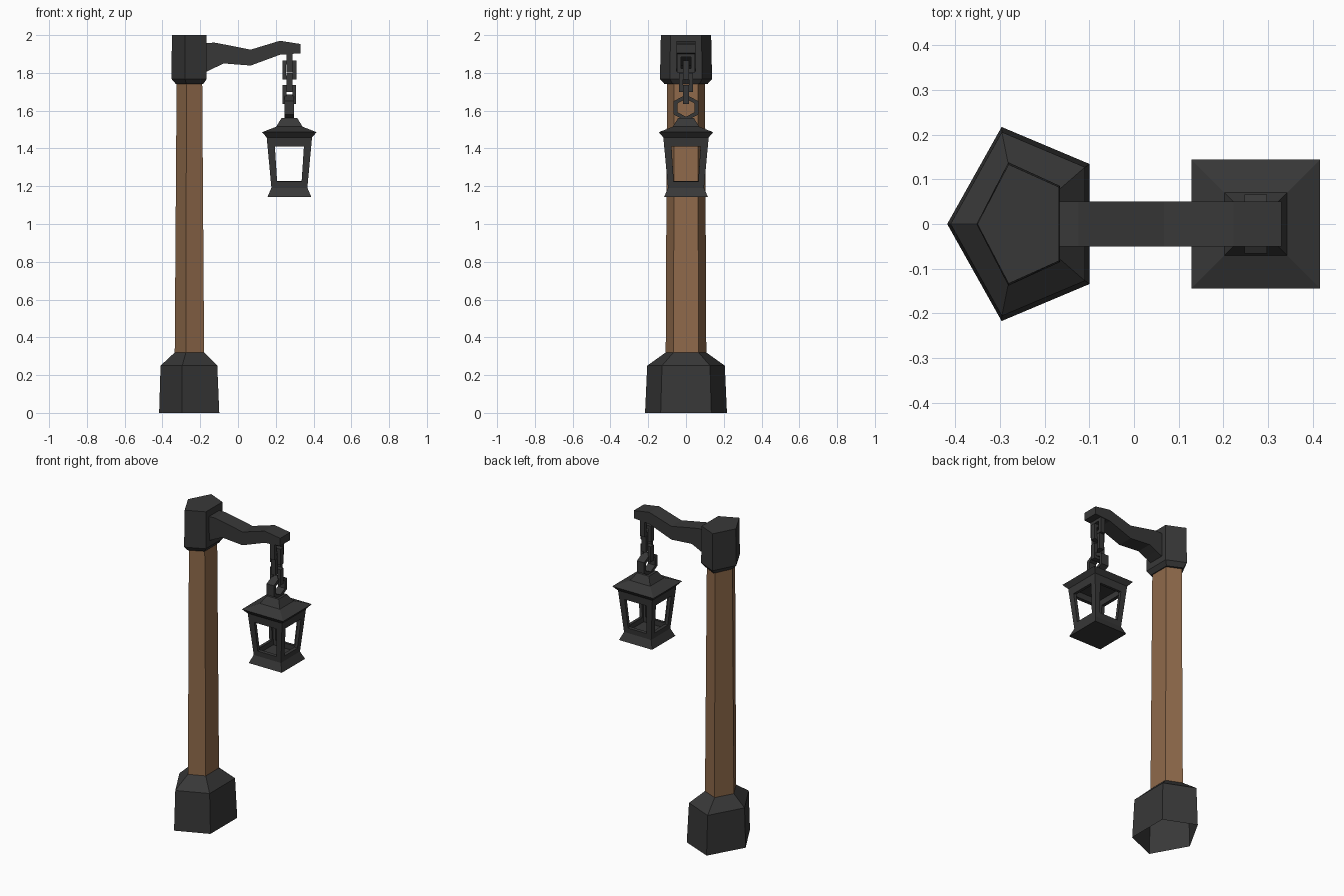
import bpy, bmesh, math
from mathutils import Vector

if "Cube" in bpy.data.objects:
    bpy.data.objects.remove(bpy.data.objects["Cube"])


def material(name, rgb):
    m = bpy.data.materials.new(name)
    m.diffuse_color = (*rgb, 1)
    m.use_nodes = True
    m.node_tree.nodes["Principled BSDF"].inputs["Base Color"].default_value = m.diffuse_color
    return m


iron = material("dark iron", (0.039, 0.039, 0.039))
wood = material("brown wood", (0.275, 0.143, 0.069))
LX = 0.272  # lantern centre line


def finish(name, bm, mats=(iron,), normals=True):
    if normals:
        bmesh.ops.recalc_face_normals(bm, faces=bm.faces)
    me = bpy.data.meshes.new(name)
    bm.to_mesh(me)
    bm.free()
    for m in mats:
        me.materials.append(m)
    ob = bpy.data.objects.new(name, me)
    bpy.context.collection.objects.link(ob)
    return ob


def loft(name, rings, bottom=True, top=True, rule=None, mats=(iron,)):
    """Skin a stack of point rings, listed from the bottom up."""
    bm = bmesh.new()
    vs = [[bm.verts.new(p) for p in r] for r in rings]
    n = len(vs[0])
    for k, (a, b) in enumerate(zip(vs, vs[1:])):
        for i in range(n):
            f = bm.faces.new((a[i], a[(i + 1) % n], b[(i + 1) % n], b[i]))
            f.material_index = rule(k) if rule else 0
    if bottom:
        bm.faces.new(vs[0][::-1])
    if top:
        bm.faces.new(vs[-1])
    return finish(name, bm, mats, normals=False)


def pentagon(cx, rx, ry, z):
    return [(cx + rx * math.cos(math.radians(36 + 72 * i)),
             ry * math.sin(math.radians(36 + 72 * i)), z) for i in range(5)]


def square(h, z):
    return [(LX + sx * h, sy * h, z) for sx, sy in ((-1, -1), (1, -1), (1, 1), (-1, 1))]


def ring_link(name, outer, inner, thick, turned):
    """Flat closed link; outlines are (side, z); turned puts it in the yz plane."""
    bm = bmesh.new()

    def loop(pts, d):
        return [bm.verts.new((LX + d, s, z) if turned else (LX + s, d, z)) for s, z in pts]
    t = thick / 2
    loops = [loop(outer, -t), loop(outer, t), loop(inner, t), loop(inner, -t)]
    n = len(outer)
    for k in range(4):
        a, b = loops[k], loops[(k + 1) % 4]
        for i in range(n):
            bm.faces.new((a[i], a[(i + 1) % n], b[(i + 1) % n], b[i]))
    return finish(name, bm)


# Pentagonal post: iron foot (open below), wooden shaft, iron cap
loft("lamp_post", [
    pentagon(-0.2415, 0.176, 0.228, 0), pentagon(-0.244, 0.166, 0.216, 0.25),
    pentagon(-0.249, 0.086, 0.113, 0.32), pentagon(-0.25, 0.075, 0.106, 1.74),
    pentagon(-0.249, 0.080, 0.120, 1.741), pentagon(-0.249, 0.103, 0.145, 1.768),
    pentagon(-0.249, 0.101, 0.140, 2.0)],
    bottom=False, rule=lambda k: 1 if k == 2 else 0, mats=(iron, wood))

# Wavy bracket arm, lofted along x
arm = [(-0.18, 1.80, 1.958), (-0.124, 1.827, 1.96), (-0.075, 1.85, 1.951),
       (0.067, 1.839, 1.923), (0.222, 1.896, 1.97), (0.33, 1.904, 1.953)]
loft("bracket_arm", [[(x, -0.05, lo), (x, 0.05, lo), (x, 0.05, hi), (x, -0.05, hi)]
                     for x, lo, hi in arm])

# Chain of rectangular links, alternately turned
for i, (z0, z1, h) in enumerate([(1.803, 1.903, 0.047), (1.765, 1.865, 0.037),
                                 (1.70, 1.80, 0.036), (1.636, 1.735, 0.036)]):
    def rect(w, a, b):
        return [(-w, a), (w, a), (w, b), (-w, b)]
    b = 0.02
    ring_link(f"chain_link_{i + 1}", rect(h, z0, z1), rect(h - b, z0 + b, z1 - b),
              0.032, i % 2 == 0)


# Hexagonal carrying ring on top of the lantern
def hexagon(w, r):
    return [(w * math.sin(math.radians(60 * i)) / 0.866,
             1.615 + r * math.cos(math.radians(60 * i))) for i in range(6)]


ring_link("carrying_ring", hexagon(0.066, 0.07), hexagon(0.045, 0.047), 0.05, True)

# Lantern roof with stepped finial
loft("lantern_roof", [square(0.12, 1.458), square(0.144, 1.486), square(0.07, 1.515),
                      square(0.042, 1.56)])

# Four window frames with open panes
bm = bmesh.new()
outer = [(-0.095, 1.19), (0.095, 1.19), (0.12, 1.458), (-0.12, 1.458)]
pane = [(-0.065, 1.225), (0.065, 1.225), (0.077, 1.41), (-0.077, 1.41)]
for q in range(4):
    c, s = math.cos(q * math.pi / 2), math.sin(q * math.pi / 2)

    def place(u, z):
        d = -(0.095 + (z - 1.19) * 0.025 / 0.268)
        return bm.verts.new((LX + c * u - s * d, s * u + c * d, z))
    o = [place(*p) for p in outer]
    w = [place(*p) for p in pane]
    for i in range(4):
        j = (i + 1) % 4
        bm.faces.new((o[i], o[j], w[j], w[i]))
bmesh.ops.remove_doubles(bm, verts=bm.verts, dist=0.0005)
frame = finish("lantern_frame", bm, normals=False)
mod = frame.modifiers.new("thickness", "SOLIDIFY")
mod.thickness = 0.02
mod.offset = -1

# Flared lantern base
loft("lantern_base", [square(0.116, 1.143), square(0.095, 1.192)])
